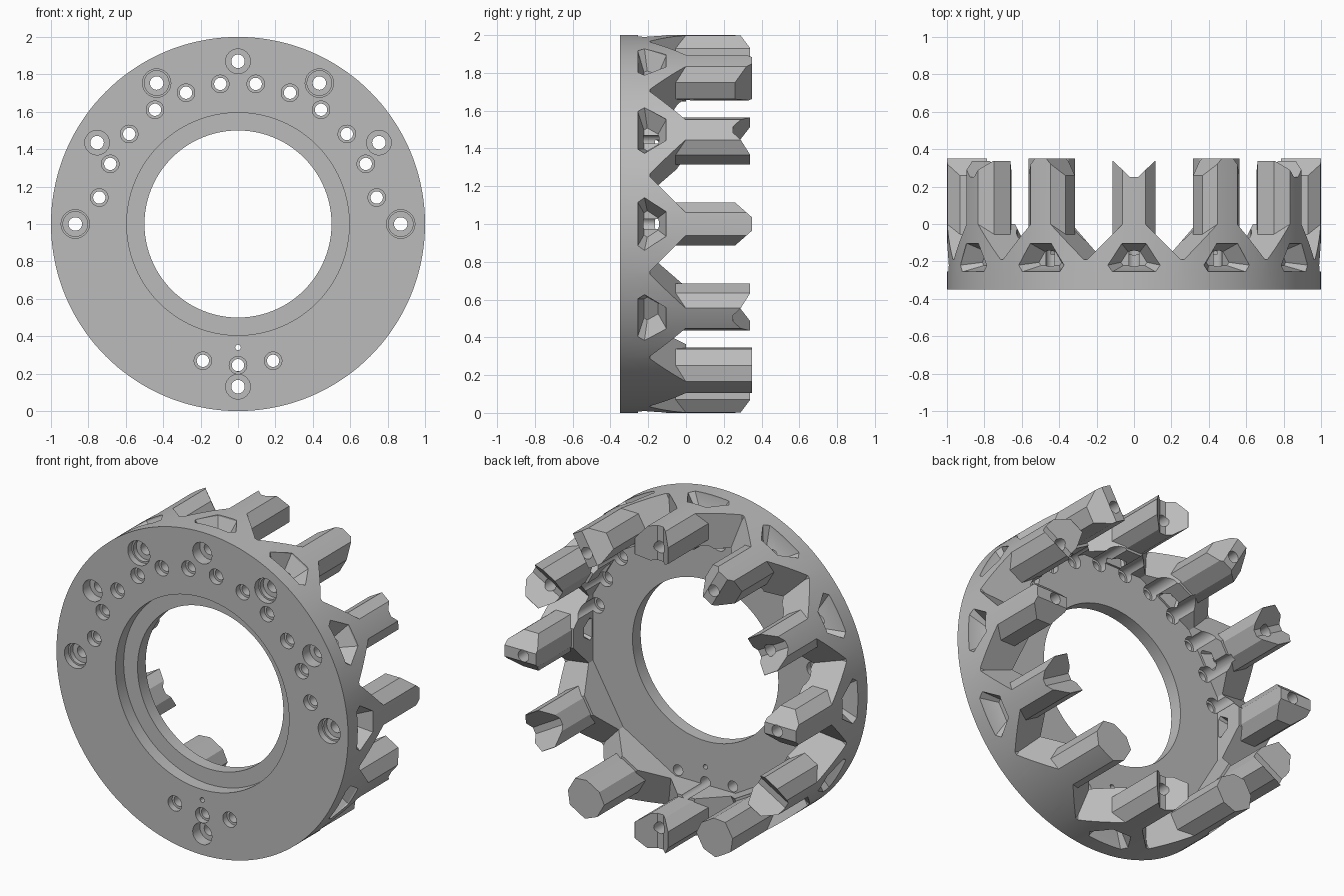
import bpy, bmesh, math
from mathutils import Matrix, Vector

if "Cube" in bpy.data.objects:
    bpy.data.objects.remove(bpy.data.objects["Cube"], do_unlink=True)

scene = bpy.context.scene
steel = bpy.data.materials.new("light_grey")
steel.use_nodes = True
grey = (0.5, 0.5, 0.5, 1)
steel.diffuse_color = grey
steel.node_tree.nodes["Principled BSDF"].inputs["Base Color"].default_value = grey


def place(angle):
    """Turn a part modelled at the top of the ring to its angle."""
    return Matrix.Translation((0, 0, 1)) @ Matrix.Rotation(math.radians(angle), 4, 'Y')


def finish(bm, name, group, angle):
    bm.transform(place(angle))
    bmesh.ops.recalc_face_normals(bm, faces=bm.faces)
    mesh = bpy.data.meshes.new(name)
    bm.to_mesh(mesh)
    bm.free()
    mesh.materials.append(steel)
    obj = bpy.data.objects.new(name, mesh)
    group.objects.link(obj)
    obj.hide_render = group is not scene.collection
    return obj


def hull(name, points, group, angle):
    bm = bmesh.new()
    for p in points:
        bm.verts.new(p)
    bmesh.ops.convex_hull(bm, input=bm.verts[:])
    bmesh.ops.dissolve_limit(bm, angle_limit=0.01, verts=bm.verts[:], edges=bm.edges[:])
    return finish(bm, name, group, angle)


def cylinder(name, radius, y0, y1, group, angle=0, dist=0, sides=24):
    bm = bmesh.new()
    turn = Matrix.Translation((0, (y0 + y1) / 2, dist)) @ Matrix.Rotation(math.pi / 2, 4, 'X')
    bmesh.ops.create_cone(bm, cap_ends=True, segments=sides, radius1=radius,
                          radius2=radius, depth=y1 - y0, matrix=turn)
    return finish(bm, name, group, angle)


def radial_prism(name, profile, r0, r1, group, angle):
    """Extrude a (sideways, y) outline outward along the radius."""
    return hull(name, [(t, y, r) for r in (r0, r1) for t, y in profile], group, angle)


def helper_group(name):
    group = bpy.data.collections.new(name)
    scene.collection.children.link(group)
    return group


def mirror(half):
    return half + [(-t, v) for t, v in half]


joined, clip, cutters = map(helper_group, ("added_parts", "rim_clip", "cutters"))

# Base ring
body = cylinder("toothed_ring", 1.03, -0.35, -0.19, scene.collection, sides=128)
cylinder("bore", 0.5, -0.5, 0.5, cutters, sides=96)
cylinder("front_recess", 0.595, -0.5, -0.27, cutters, sides=96)
cylinder("clip", 1.0, -0.6, 0.6, clip, sides=144)

# Teeth: a chamfered post on a flared foot
section = mirror([(0.036, 1.03), (0.115, 0.93), (0.115, 0.83), (0.05, 0.785)])
flare = mirror([(0.06, 0.0), (0.30, -0.24)])
pocket = mirror([(0.065, -0.105), (0.14, -0.22), (0.115, -0.255)])
notch = mirror([(0.02, 0.25), (0.14, 0.364)])
for i in range(12):
    a = i * 30
    wedge = i % 2 == 1
    end = 0.35 if wedge else 0.338
    hull("post", [(t, y, r) for y in (-0.26, end) for t, r in section], joined, a)
    radial_prism("foot", flare, 0.77, 1.04, joined, a)

    # Pointed and notched tips alternate
    if wedge:
        for s in (-1, 1):
            bevel = [(s * 0.035, 0.35), (s * 0.035, 0.4), (s * 0.14, 0.4), (s * 0.14, 0.23)]
            radial_prism("tip_bevel", bevel, 0.7, 1.1, cutters, a)
    else:
        radial_prism("tip_notch", notch, 0.7, 1.1, cutters, a)

    # Bolt hole with a stepped seat in the front
    cylinder("bolt_hole", 0.036, -0.5, 0.5, cutters, a, 0.87)
    cylinder("bolt_seat", 0.066, -0.5, -0.28, cutters, a, 0.87)
    if wedge:
        cylinder("bolt_rim", 0.076, -0.5, -0.31, cutters, a, 0.87)

    # Tapered pockets on the outside and inside of the foot
    outer = []
    for scale, r in ((1.1, 1.02), (1.0, 0.99), (0.5, 0.895)):
        size = 1.0 if scale > 1 else scale
        outer += [(t * size, -0.19 + (y + 0.19) * size, r) for t, y in pocket]
    hull("outer_pocket", outer, cutters, a)
    inner = []
    for size, r in ((0.55, 0.75), (0.3, 0.845)):
        inner += [(t * size, -0.14 + (y + 0.18) * size, r) for t, y in pocket]
    hull("inner_pocket", inner, cutters, a)

# Circle of small holes, opened out on both faces
for i in range(25):
    a = (i + 0.5) * 360 / 25
    cylinder("small_hole", 0.033, -0.5, 0.0, cutters, a, 0.755)
    cylinder("small_seat", 0.047, -0.5, -0.31, cutters, a, 0.755)
    cylinder("small_relief", 0.047, -0.23, 0.02, cutters, a, 0.755)
cylinder("pin_hole", 0.015, -0.5, 0.0, cutters, 180, 0.66, 12)

# Join, trim to the rim, then cut
for operation, group in (("UNION", joined), ("INTERSECT", clip), ("DIFFERENCE", cutters)):
    mod = body.modifiers.new(operation.lower(), 'BOOLEAN')
    mod.operation = operation
    mod.operand_type = 'COLLECTION'
    mod.collection = group
    mod.solver = 'EXACT'
    mod.use_self = True

bpy.context.view_layer.update()
result = body.evaluated_get(bpy.context.evaluated_depsgraph_get())
mesh = bpy.data.meshes.new_from_object(result)
body.modifiers.clear()
body.data = mesh
mesh.materials.clear()
mesh.materials.append(steel)
for polygon in mesh.polygons:
    polygon.material_index = 0

# Helpers are no longer needed
for group in (joined, clip, cutters):
    for obj in list(group.objects):
        bpy.data.objects.remove(obj, do_unlink=True)
    bpy.data.collections.remove(group)

bpy.ops.object.select_all(action='DESELECT')
body.select_set(True)
bpy.context.view_layer.objects.active = body
bpy.ops.object.shade_smooth_by_angle(angle=math.radians(20))
